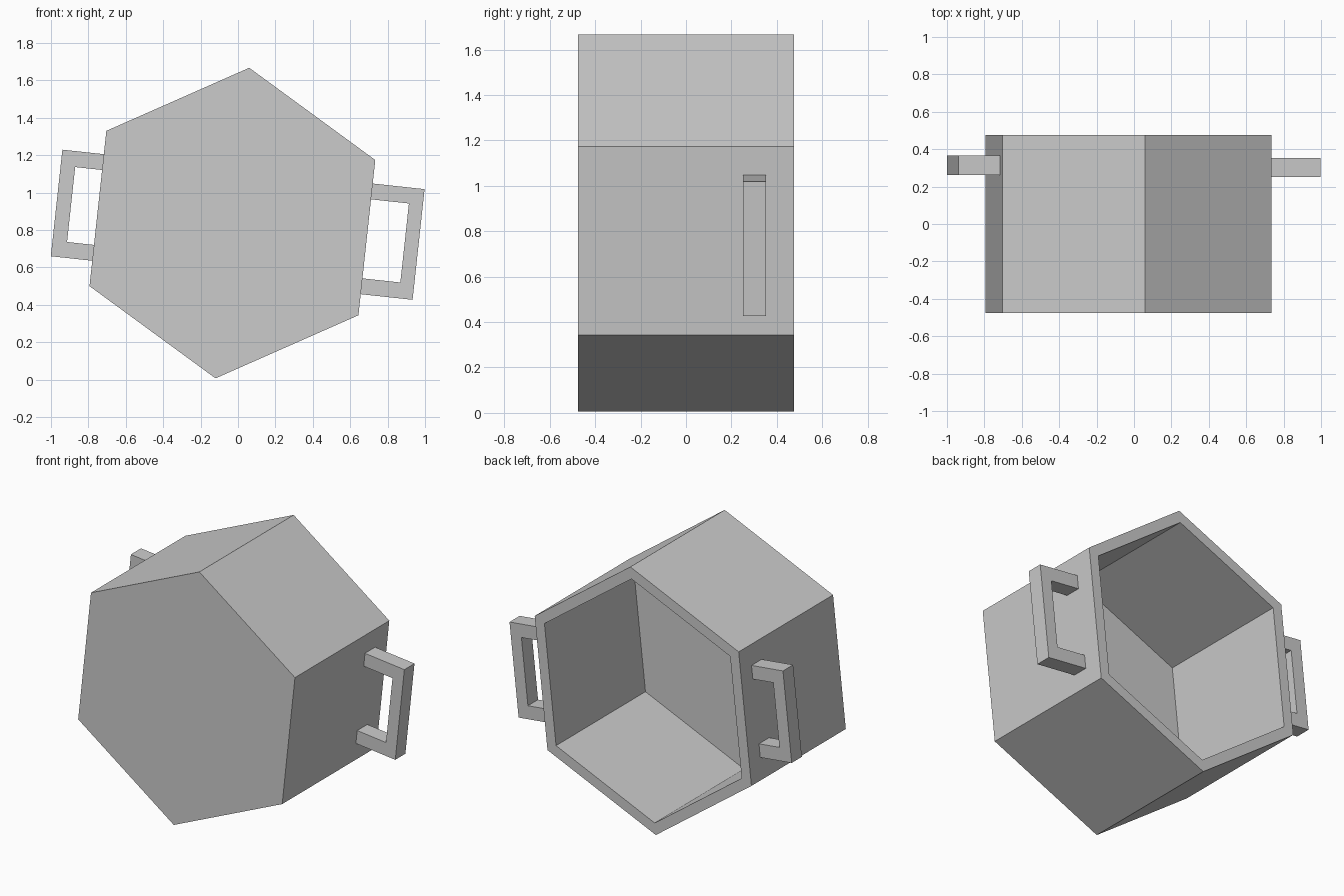
import bpy, bmesh
from math import sin, cos, radians

if "Cube" in bpy.data.objects:
    bpy.data.objects.remove(bpy.data.objects["Cube"])

TILT = radians(6.19)
CX, CZ = -0.03, 0.837


def place(r, u, y):
    """Tilted local right/up coordinates to world space."""
    return (CX + r * cos(TILT) + u * sin(TILT), y,
            CZ - r * sin(TILT) + u * cos(TILT))


def finish(bm, name):
    bmesh.ops.recalc_face_normals(bm, faces=bm.faces)
    mesh = bpy.data.meshes.new(name)
    bm.to_mesh(mesh)
    bm.free()
    bpy.context.collection.objects.link(bpy.data.objects.new(name, mesh))


def hexagon_shell(name, stations):
    """Skin hexagon rings given as (radius, y), closing both ends."""
    bm = bmesh.new()
    rings = [[bm.verts.new(place(R * sin(radians(60 * i)), R * cos(radians(60 * i)), y))
              for i in range(6)] for R, y in stations]
    for a, b in zip(rings, rings[1:]):
        for i in range(6):
            j = (i + 1) % 6
            bm.faces.new((a[i], a[j], b[j], b[i]))
    bm.faces.new(rings[0])
    bm.faces.new(rings[-1])
    finish(bm, name)


def handle(name, side, reach, low, high, y0, y1, bar_r, bar_u):
    """Extruded C-shaped profile, its ends sunk slightly into the wall."""
    root = 0.715
    profile = [(root, high), (reach, high), (reach, low), (root, low),
               (root, low + bar_u), (reach - bar_r, low + bar_u),
               (reach - bar_r, high - bar_u), (root, high - bar_u)]
    bm = bmesh.new()
    face = bm.faces.new([bm.verts.new(place(side * r, u, y0)) for r, u in profile])
    ext = bmesh.ops.extrude_face_region(bm, geom=[face], use_keep_orig=True)
    new = [g for g in ext["geom"] if isinstance(g, bmesh.types.BMVert)]
    bmesh.ops.translate(bm, vec=(0, y1 - y0, 0), verts=new)
    finish(bm, name)


# Hexagonal tub, closed at the front and open at the back
hexagon_shell("hexagonal_tub", [(0.835, -0.475), (0.835, 0.475),
                                (0.76, 0.475), (0.76, -0.425)])

# Side handles
handle("right_handle", 1, 1.002, -0.304, 0.291, 0.25, 0.352, 0.075, 0.085)
handle("left_handle", -1, 0.946, -0.281, 0.292, 0.263, 0.365, 0.078, 0.085)
